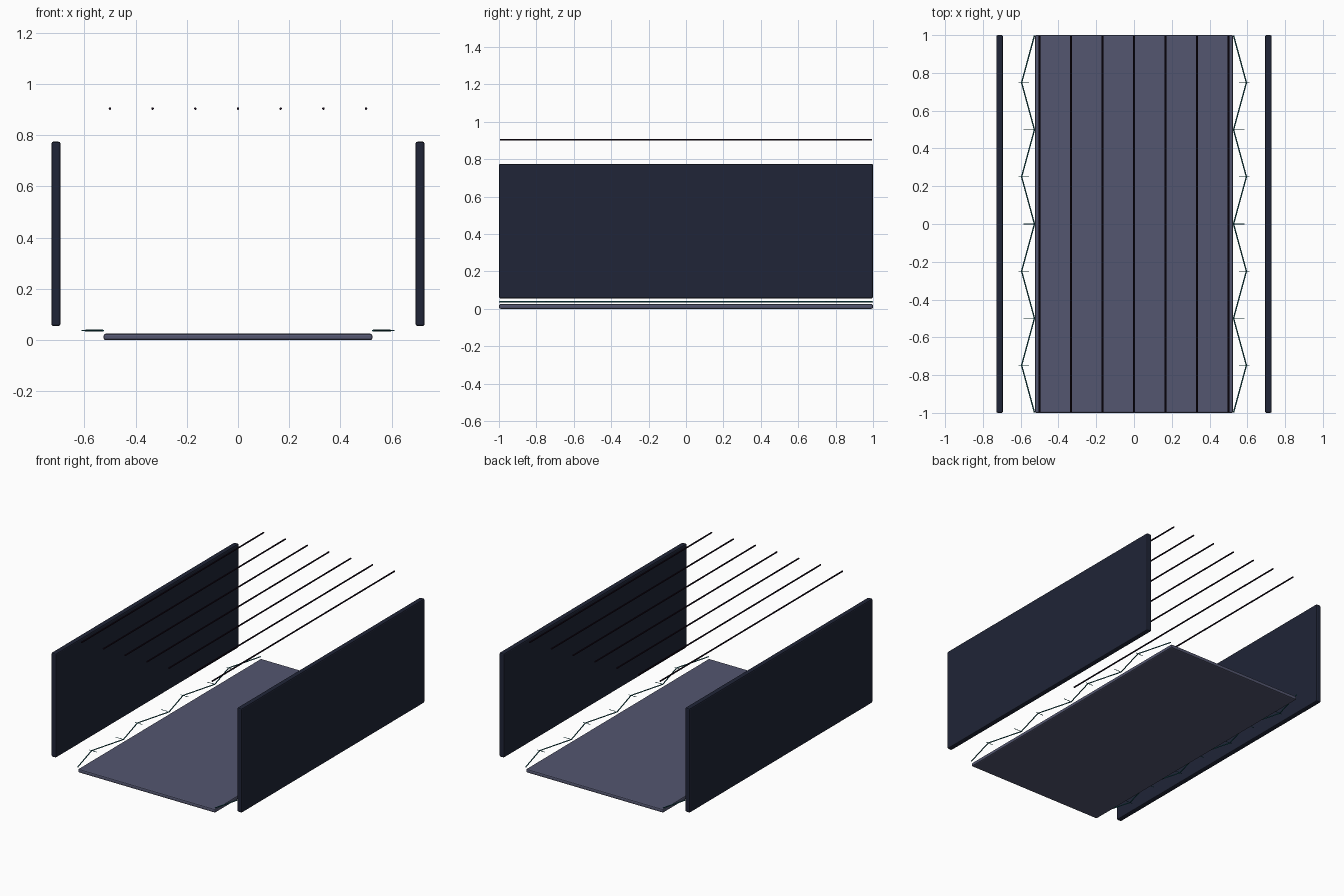
import bpy
from mathutils import Vector

if "Cube" in bpy.data.objects:
    bpy.data.objects.remove(bpy.data.objects["Cube"])


def material(name, rgb):
    m = bpy.data.materials.new(name)
    m.diffuse_color = (*rgb, 1)
    m.use_nodes = True
    m.node_tree.nodes["Principled BSDF"].inputs["Base Color"].default_value = m.diffuse_color
    return m


FLOOR = material("slate", (0.087, 0.093, 0.16))
WALL = material("navy", (0.014, 0.018, 0.038))
WIRE = material("dark_plum", (0.01, 0.004, 0.012))
TRACE = material("teal", (0.01, 0.12, 0.14))


def slab(name, center, size, mat):
    bpy.ops.mesh.primitive_cube_add(size=1, location=center)
    ob = bpy.context.object
    ob.name = name
    ob.scale = size
    bpy.ops.object.transform_apply(location=False, rotation=False, scale=True)
    bev = ob.modifiers.new("edge", "BEVEL")
    bev.width = 0.008
    bev.segments = 2
    ob.data.materials.append(mat)
    return ob


def rod(name, a, b, radius, mat, sides=8):
    a, b = Vector(a), Vector(b)
    d = b - a
    bpy.ops.mesh.primitive_cylinder_add(vertices=sides, radius=radius, depth=d.length,
                                        location=(a + b) / 2,
                                        rotation=d.to_track_quat('Z', 'Y').to_euler())
    ob = bpy.context.object
    ob.name = name
    ob.data.materials.append(mat)
    bpy.ops.object.shade_smooth_by_angle()
    return ob


# Floor and the two side walls
slab("floor", (0, 0, 0.0125), (1.05, 2, 0.025), FLOOR)
for side, label in ((-1, "left"), (1, "right")):
    slab(f"{label}_wall", (side * 0.711, 0, 0.415), (0.036, 2, 0.72), WALL)

# Overhead wires
for i in range(7):
    x = -0.5 + i / 6
    rod(f"overhead_wire_{i + 1}", (x, -0.995, 0.904), (x, 0.995, 0.904), 0.005, WIRE)

# Zigzag trim along each floor edge, with a short cross tick at each bend
Z = 0.037
for side, label in ((-1, "left"), (1, "right")):
    pts = [(side * (0.595 if i % 2 else 0.527), -0.998 + i * 0.2495, Z) for i in range(9)]
    for i in range(8):
        rod(f"{label}_zigzag_{i + 1}", pts[i], pts[i + 1], 0.0035, TRACE)
    for i in range(1, 8):
        x0, x1 = (0.556, 0.612) if i % 2 else (0.525, 0.586)
        y = pts[i][1]
        rod(f"{label}_tick_{i}", (side * x0, y, Z), (side * x1, y, Z), 0.002, TRACE, 6)
